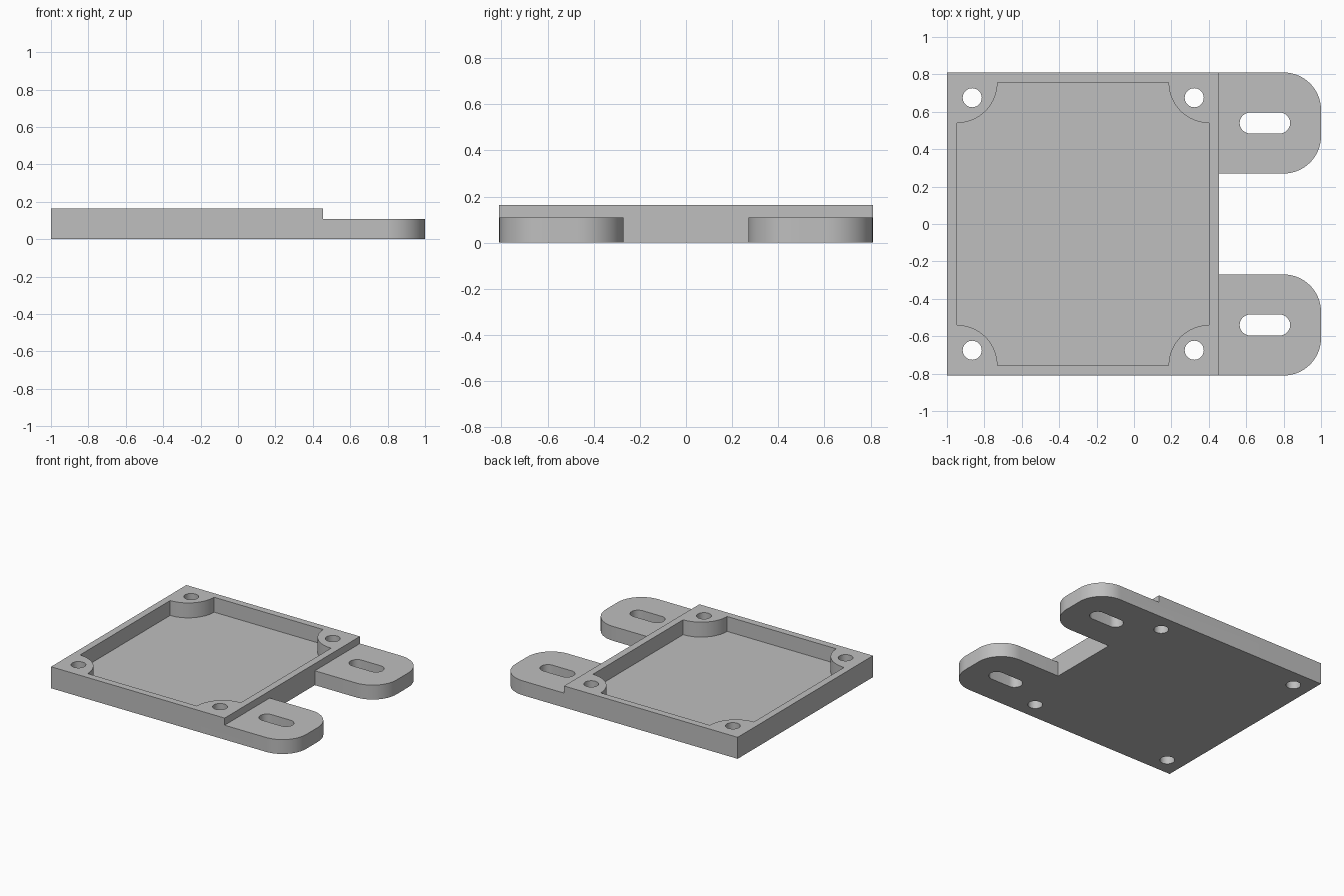
import bpy, bmesh
from math import sin, cos, pi, radians

if "Cube" in bpy.data.objects:
    bpy.data.objects.remove(bpy.data.objects["Cube"])

# Main dimensions
LEFT, RIGHT, STEP, HALF = -1.0, 1.0, 0.455, 0.81
TOP, TAB_TOP, FLOOR, WALL = 0.163, 0.109, 0.05, 0.053
TAB_IN, TAB_R, BOSS_R = 0.27, 0.2, 0.217
TAB_Y = (HALF + TAB_IN) / 2

grey = bpy.data.materials.new("plain grey")
grey.use_nodes = True
colour = (0.52, 0.52, 0.52, 1)
grey.diffuse_color = colour
grey.node_tree.nodes["Principled BSDF"].inputs["Base Color"].default_value = colour


def arc(cx, cy, r, start, end, steps=16):
    angles = [radians(start + (end - start) * i / steps) for i in range(steps + 1)]
    return [(cx + r * cos(a), cy + r * sin(a)) for a in angles]


def prism(name, outline, z0, z1):
    """Extrude a flat outline between two heights."""
    bm = bmesh.new()
    face = bm.faces.new([bm.verts.new((x, y, z0)) for x, y in outline])
    up = bmesh.ops.extrude_face_region(bm, geom=[face])["geom"]
    moved = [v for v in up if isinstance(v, bmesh.types.BMVert)]
    bmesh.ops.translate(bm, verts=moved, vec=(0, 0, z1 - z0))
    bmesh.ops.recalc_face_normals(bm, faces=bm.faces)
    mesh = bpy.data.meshes.new(name)
    bm.to_mesh(mesh)
    bm.free()
    mesh.materials.append(grey)
    ob = bpy.data.objects.new(name, mesh)
    bpy.context.collection.objects.link(ob)
    return ob


def rect(x0, x1, y0, y1):
    return [(x0, y0), (x1, y0), (x1, y1), (x0, y1)]


# Tray with two rounded mounting tabs, as one outline mirrored front to back
def tab_side():
    return ([(STEP, TAB_IN)] + arc(RIGHT - TAB_R, TAB_IN + TAB_R, TAB_R, -90, 0)
            + arc(RIGHT - TAB_R, HALF - TAB_R, TAB_R, 0, 90) + [(LEFT, HALF)])


back = tab_side()
front = [(x, -y) for x, y in reversed(back)]
tray = prism("mounting_tray", front + back, 0, TOP)

# Step that lowers the tabs below the rim
cutters = [prism("tab_step_cutter", rect(STEP, 1.2, -1, 1), TAB_TOP, 0.3)]

# Pocket with a round boss left standing in each corner
x0, x1, y1 = LEFT + WALL, STEP - WALL, HALF - WALL
pocket = (arc(x0, -y1, BOSS_R, 90, 0) + arc(x1, -y1, BOSS_R, 180, 90)
          + arc(x1, y1, BOSS_R, 270, 180) + arc(x0, y1, BOSS_R, 0, -90))
cutters.append(prism("pocket_cutter", pocket, FLOOR, 0.3))

# Screw holes and tab slots
for side in (-1, 1):
    for x in (-0.865, 0.322):
        hole = arc(x, side * 0.675, 0.051, 0, 360, 32)[:-1]
        cutters.append(prism("screw_hole_cutter", hole, -0.1, 0.3))
    r = 0.056
    slot = (arc(0.565 + r, side * TAB_Y, r, 90, 270)
            + arc(0.835 - r, side * TAB_Y, r, -90, 90))
    cutters.append(prism("tab_slot_cutter", slot, -0.1, 0.3))

# Cut everything, keep the result and drop the cutters
for cutter in cutters:
    cutter.hide_render = True
    mod = tray.modifiers.new(cutter.name, "BOOLEAN")
    mod.operation = "DIFFERENCE"
    mod.solver = "EXACT"
    mod.object = cutter
bpy.context.view_layer.update()
result = bpy.data.meshes.new_from_object(
    tray.evaluated_get(bpy.context.evaluated_depsgraph_get()))
tray.modifiers.clear()
tray.data = result
for cutter in cutters:
    bpy.data.objects.remove(cutter)

# Smooth round walls, sharp edges elsewhere
bpy.ops.object.select_all(action="DESELECT")
tray.select_set(True)
bpy.context.view_layer.objects.active = tray
bpy.ops.object.shade_smooth_by_angle(angle=radians(30))
